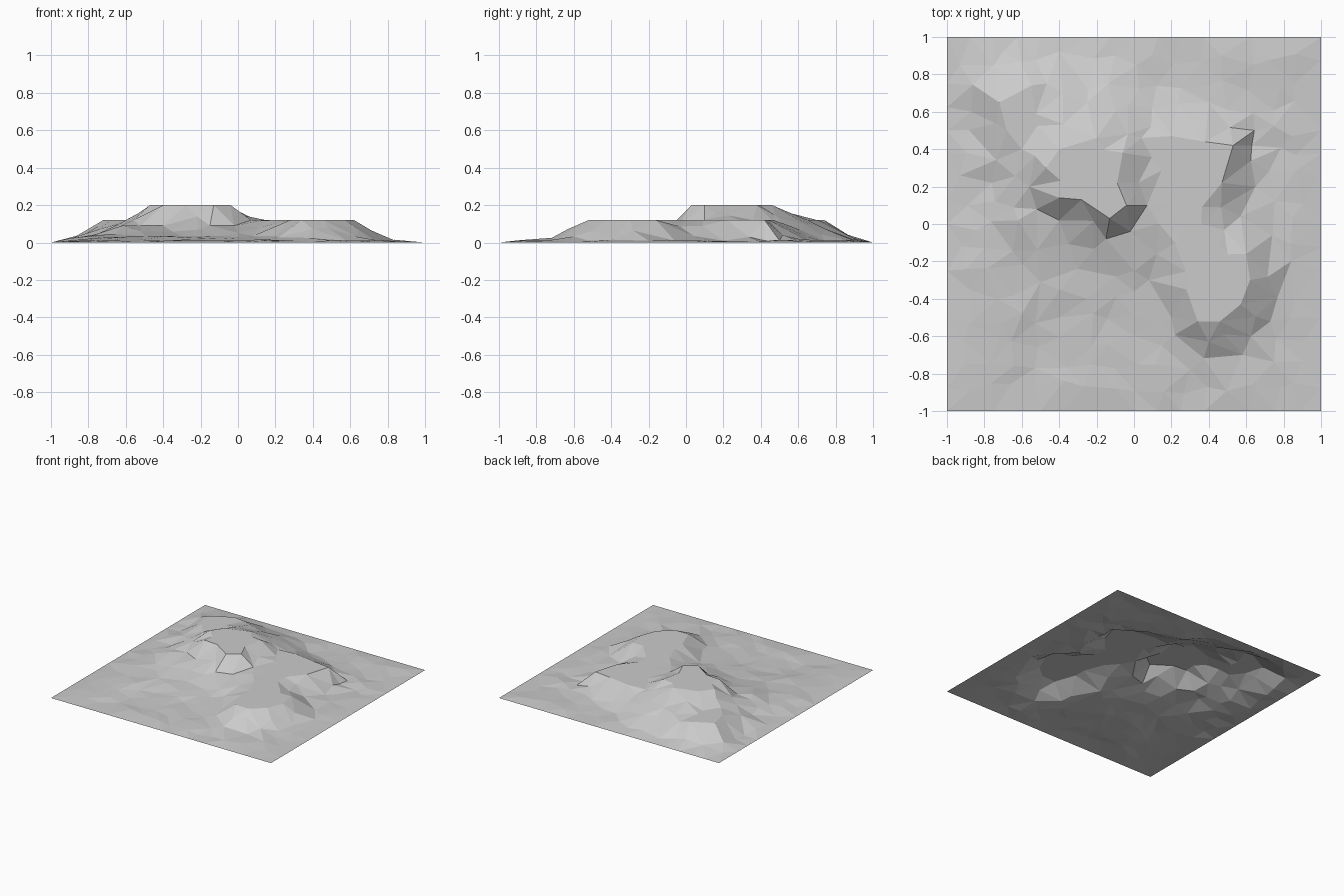
import bpy
import bmesh
import random
from mathutils import Vector
from mathutils.bvhtree import BVHTree
from mathutils.geometry import delaunay_2d_cdt

random.seed(7)
STEP = 0.125

cube = bpy.data.objects.get("Cube")
if cube:
    bpy.data.objects.remove(cube)

# Contours of the land: a height, then the points that lie on it
summit = (0.2, [(-.47, .3), (-.4, .14), (-.28, .13), (-.13, .03), (-.04, .1),
                (-.09, .22), (-.06, .38), (-.2, .46), (-.4, .4)])
shoulder = (0.12, [(-.72, .65), (-.55, .74), (-.38, .7), (-.25, .65), (-.1, .6),
                   (.04, .46), (.2, .47), (.38, .44), (.53, .42), (.47, .22),
                   (.36, 0), (.45, -.1), (.6, -.16), (.62, -.3), (.57, -.43),
                   (.46, -.52), (.34, -.52), (.28, -.35), (.22, -.1), (.07, .1),
                   (-.56, .2), (-.6, .4), (-.68, .5)])
spur = (0.09, [(-.02, -.04), (-.15, -.08), (-.4, .02), (-.52, .08), (-.62, .02)])
lower_slope = (0.035, [(-.8, -.13), (-.5, -.31), (-.3, -.24), (-.1, -.28),
                       (.08, -.3), (.2, -.5), (-.76, .22), (.57, .04)])
foot = (0.01, [(-.93, .85), (-.87, .6), (-.93, .26), (-.7, .92), (-.4, .92),
               (-.1, .9), (.12, .74), (.4, .65), (.63, .42), (.65, .2),
               (.74, -.06), (.84, -.2), (.73, -.52), (.58, -.7), (.3, -.78),
               (0, -.6), (-.4, -.5), (-.92, -.12)])
border = (0.0, [(-1, -1), (1, -1), (1, 1), (-1, 1)])
knots = [Vector((x, y, z)) for z, ring in
         (summit, shoulder, spur, lower_slope, foot, border) for x, y in ring]


def triangulate(points):
    """Join scattered points into one sheet, seen from above."""
    flat = [p.to_2d() for p in points]
    _, _, faces, source, _, _ = delaunay_2d_cdt(flat, [], [], 0, 1e-5)
    return [[source[i][0] for i in f] for f in faces]


# Coarse sheet gives the height anywhere between the contours
coarse = BVHTree.FromPolygons(knots, triangulate(knots))


def height(x, y):
    hit = coarse.ray_cast(Vector((x, y, 1)), Vector((0, 0, -1)))[0]
    return hit.z if hit else 0


# Scattered points fill the sheet, kept clear of the contour points
points = list(knots)
count = round(2 / STEP)
for i in range(count + 1):
    for j in range(count + 1):
        x, y = i * STEP - 1, j * STEP - 1
        if i in (0, count) or j in (0, count):
            if abs(x) + abs(y) < 2:
                points.append(Vector((x, y, 0)))
            continue
        x += random.uniform(-.3, .3) * STEP
        y += random.uniform(-.3, .3) * STEP
        p = Vector((x, y, height(x, y)))
        if min((p.to_2d() - k.to_2d()).length for k in knots) < STEP * .55:
            continue
        if p.z < 0.1:
            p.z = max(0, p.z + random.uniform(-.008, .008))
        points.append(p)

# Terrain sheet
bm = bmesh.new()
verts = [bm.verts.new(p) for p in points]
for tri in triangulate(points):
    bm.faces.new([verts[i] for i in tri])
bm.normal_update()
for f in bm.faces:
    if f.normal.z < 0:
        f.normal_flip()
    f.smooth = False
mesh = bpy.data.meshes.new("terrain")
bm.to_mesh(mesh)
bm.free()

grey = bpy.data.materials.new("stone grey")
grey.use_nodes = True
colour = (0.6, 0.6, 0.6, 1)
grey.diffuse_color = colour
grey.node_tree.nodes["Principled BSDF"].inputs["Base Color"].default_value = colour
mesh.materials.append(grey)

terrain = bpy.data.objects.new("terrain", mesh)
bpy.context.scene.collection.objects.link(terrain)
